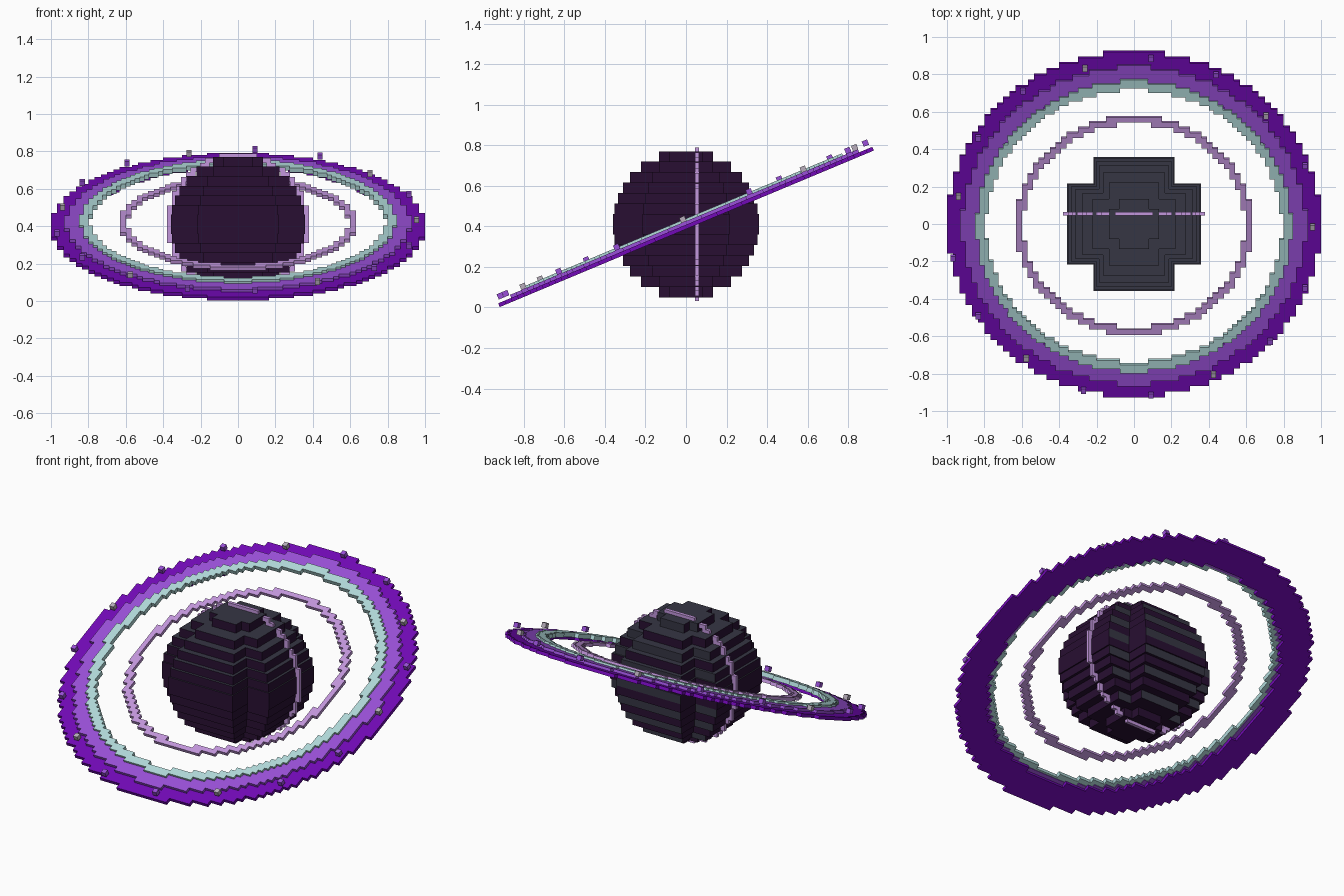
import bpy, bmesh, math
from mathutils import Matrix, Vector

if "Cube" in bpy.data.objects:
    bpy.data.objects.remove(bpy.data.objects["Cube"])


def material(name, hex_colour):
    rgb = [int(hex_colour[i:i + 2], 16) / 255 for i in (0, 2, 4)]
    lin = [c / 12.92 if c < 0.04 else ((c + 0.055) / 1.055) ** 2.4 for c in rgb]
    m = bpy.data.materials.new(name)
    m.use_nodes = True
    m.diffuse_color = (*lin, 1)
    m.node_tree.nodes["Principled BSDF"].inputs["Base Color"].default_value = (*lin, 1)
    return m


VIOLET = material("deep violet", "7209b7")
PURPLE = material("medium purple", "9a50d8")
LILAC = material("lilac", "c497de")
ICE = material("pale ice", "b2dada")
PLUM = material("dark plum", "280f32")
SLATE = material("dark slate", "363644")
STONE = material("pale stone", "b8aebc")

CENTRE = Vector((0, 0, 0.41))
TILT = Matrix.Translation((0, 0, 0.397)) @ Matrix.Rotation(math.radians(22.7), 4, 'X')


def finish(name, bm, mats, matrix):
    mesh = bpy.data.meshes.new(name)
    bm.normal_update()
    bm.to_mesh(mesh)
    bm.free()
    for m in mats:
        mesh.materials.append(m)
    obj = bpy.data.objects.new(name, mesh)
    obj.matrix_world = matrix
    bpy.context.scene.collection.objects.link(obj)
    return obj


def box(bm, lo, hi):
    lo, hi = Vector(lo), Vector(hi)
    mat = Matrix.Translation((lo + hi) / 2) @ Matrix.Diagonal((*(hi - lo), 1))
    bmesh.ops.create_cube(bm, size=1, matrix=mat)


def block_ring(name, inner, outer, cell, low, high, mat, matrix):
    """Annulus stepped on a square grid, one box per run of cells."""
    bm = bmesh.new()
    n = math.ceil(outer / cell) + 1
    for j in range(-n, n):
        start = None
        for i in range(-n, n + 1):
            inside = inner <= math.hypot(i + 0.5, j + 0.5) * cell < outer
            if inside and start is None:
                start = i
            elif not inside and start is not None:
                box(bm, (start * cell, j * cell, low), (i * cell, (j + 1) * cell, high))
                start = None
    return finish(name, bm, [mat], matrix)


# Planet: stacked plus-shaped layers following a sphere
RADIUS, LAYERS = 0.36, 14
step = 2 * RADIUS / LAYERS
bm = bmesh.new()
for k in range(LAYERS):
    z = -RADIUS + k * step
    a = math.sqrt(RADIUS ** 2 - (z + step / 2) ** 2)
    b = 0.6 * a
    corner = [(a, -b), (a, b), (b, b)]
    outline = []
    for q in range(4):
        turn = Matrix.Rotation(q * math.pi / 2, 2)
        outline += [turn @ Vector(p) for p in corner]
    base = bm.faces.new([bm.verts.new((p.x, p.y, z)) for p in outline])
    top = bmesh.ops.extrude_face_region(bm, geom=[base], use_keep_orig=True)["geom"]
    bmesh.ops.translate(bm, vec=(0, 0, step),
                        verts=[v for v in top if isinstance(v, bmesh.types.BMVert)])
bmesh.ops.recalc_face_normals(bm, faces=bm.faces)
# Slate upper faces, and slate bands on every other layer at the back
for f in bm.faces:
    layer = int((f.calc_center_median().z + RADIUS) / step)
    if f.normal.z > 0.5 or (f.normal.y > 0.5 and layer % 2):
        f.material_index = 1
finish("planet", bm, [PLUM, SLATE], Matrix.Translation(CENTRE))

# Upright band around the planet
upright = Matrix.Translation(CENTRE + Vector((0, 0.055, 0))) @ Matrix.Rotation(math.pi / 2, 4, 'X')
block_ring("meridian_band", 0.352, 0.382, 0.0253, -0.01, 0.01, LILAC, upright)

# Tilted rings, stacked in thin steps
block_ring("outer_ring", 0.83, 0.997, 1 / 30, -0.01, 0.01, VIOLET, TILT)
block_ring("middle_ring", 0.82, 0.92, 0.03, 0.008, 0.026, PURPLE, TILT)
block_ring("ice_ring", 0.79, 0.84, 0.025, 0.012, 0.038, ICE, TILT)
block_ring("inner_ring", 0.592, 0.635, 0.03, 0.01, 0.03, LILAC, TILT)

# Small moonlets floating above the outer ring
COUNT, HALF = 17, 0.014
for i in range(1, COUNT + 1):
    angle = math.tau * i / COUNT
    r = (0.985, 0.98, 0.955)[i % 3]
    c = Vector((r * math.cos(angle), r * math.sin(angle), 0.04))
    half = Vector((HALF, HALF, HALF))
    bm = bmesh.new()
    box(bm, c - half, c + half)
    finish(f"moonlet_{i}", bm, [STONE if i % 3 == 2 else PURPLE], TILT)
